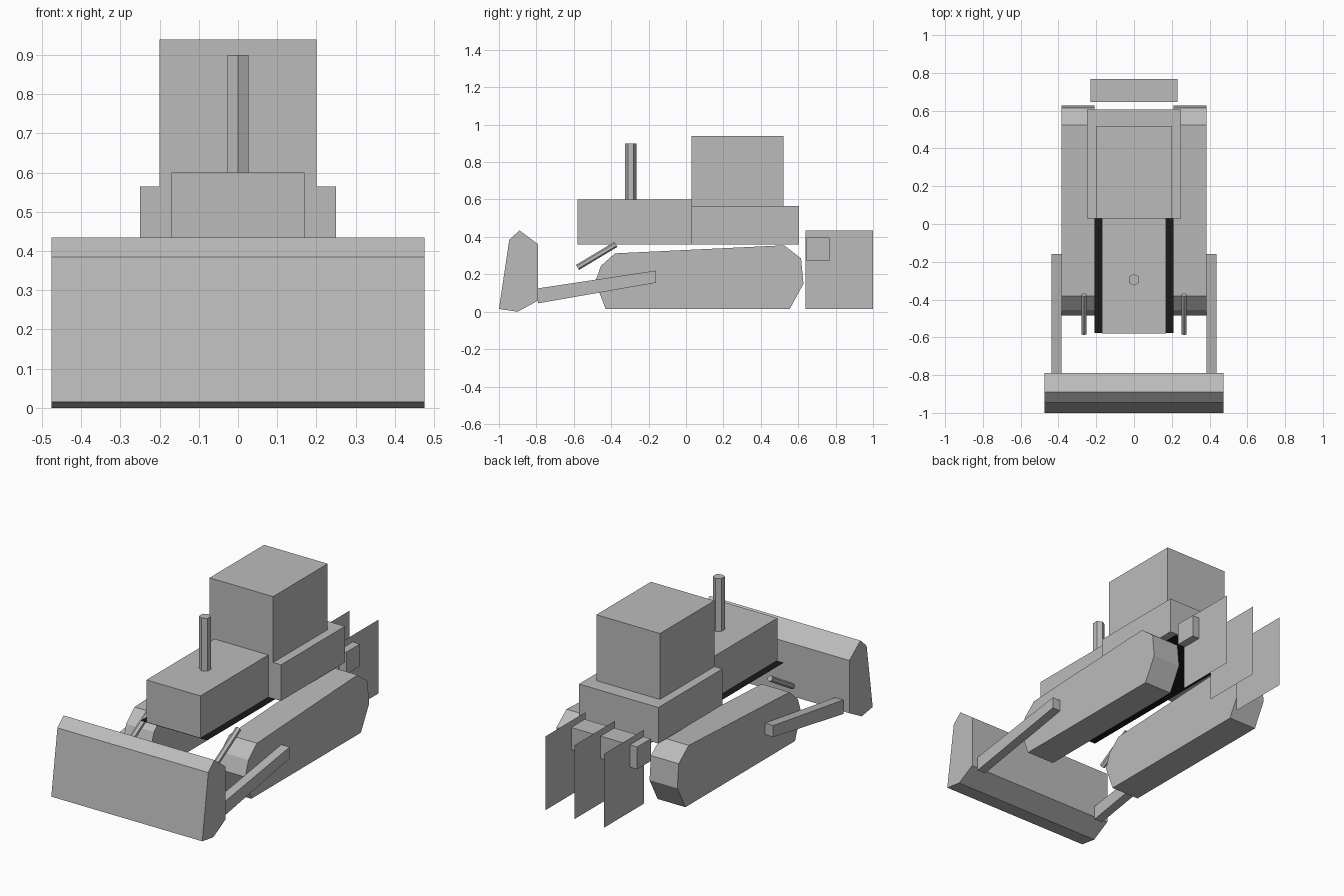
import bpy, bmesh, math
from mathutils import Vector

if "Cube" in bpy.data.objects:
    bpy.data.objects.remove(bpy.data.objects["Cube"])


def material(name, value):
    m = bpy.data.materials.new(name)
    m.diffuse_color = (value, value, value, 1)
    m.use_nodes = True
    m.node_tree.nodes["Principled BSDF"].inputs["Base Color"].default_value = m.diffuse_color
    return m


GREY = material("body grey", 0.5)
BLACK = material("underside black", 0.01)


def finish(name, bm, mat=GREY):
    bmesh.ops.recalc_face_normals(bm, faces=bm.faces)
    me = bpy.data.meshes.new(name)
    bm.to_mesh(me)
    bm.free()
    me.materials.append(mat)
    ob = bpy.data.objects.new(name, me)
    bpy.context.collection.objects.link(ob)
    return ob


def profile(name, pts, x0, x1, mat=GREY):
    """Side outline (y, z) extruded from x0 to x1; flat sheet if x0 == x1."""
    bm = bmesh.new()
    face = bm.faces.new([bm.verts.new((x0, y, z)) for y, z in pts])
    if x1 != x0:
        ext = bmesh.ops.extrude_face_region(bm, geom=[face], use_keep_orig=True)
        verts = [v for v in ext["geom"] if isinstance(v, bmesh.types.BMVert)]
        bmesh.ops.translate(bm, verts=verts, vec=(x1 - x0, 0, 0))
    return finish(name, bm, mat)


def box(name, half_x, y0, y1, z0, z1):
    return profile(name, [(y0, z0), (y1, z0), (y1, z1), (y0, z1)], -half_x, half_x)


def rod(name, a, b, r, turn=0.0):
    """Six-sided rod between two points."""
    a, b = Vector(a), Vector(b)
    bm = bmesh.new()
    bmesh.ops.create_cone(bm, cap_ends=True, segments=6, radius1=r, radius2=r,
                          depth=(b - a).length)
    for v in bm.verts:
        v.co.rotate(Vector((0, 0, 1)).rotation_difference(b - a))
        v.co += (a + b) / 2
    return finish(name, bm)


# Hood, cab and its base
box("hood", 0.17, -0.58, 0.03, 0.36, 0.60)
box("cab_base", 0.25, 0.03, 0.605, 0.36, 0.565)
box("cab", 0.20, 0.03, 0.52, 0.565, 0.94)

# Thin black floor sheet under the body
bm = bmesh.new()
bm.faces.new([bm.verts.new((x, y, 0.357)) for x, y in
              ((-0.21, -0.578), (0.21, -0.578), (0.21, 0.60), (-0.21, 0.60))])
finish("floor_plate", bm, BLACK)

# Exhaust stack, with corners facing front and back
rod("exhaust", (0, -0.295, 0.59), (0, -0.295, 0.90), 0.031)

# Front blade
profile("blade", [(-1.0, 0.015), (-0.945, 0.385), (-0.89, 0.435), (-0.79, 0.36),
                  (-0.79, 0.06), (-0.9, 0.0)], -0.475, 0.475)

# Tracks, push arms and lift cylinders on both sides
track = [(-0.43, 0.015), (-0.485, 0.16), (-0.455, 0.245), (-0.38, 0.312),
         (0.525, 0.355), (0.615, 0.285), (0.628, 0.15), (0.555, 0.015)]
arm = [(-0.79, 0.045), (-0.79, 0.125), (-0.16, 0.22), (-0.16, 0.155)]
for s, side in ((-1, "left"), (1, "right")):
    profile("track_" + side, track, s * 0.21, s * 0.385)
    profile("push_arm_" + side, arm, s * 0.385, s * 0.437)
    rod("lift_cylinder_" + side, (s * 0.265, -0.58, 0.237),
        (s * 0.265, -0.375, 0.36), 0.016)

# Rear ripper: beam with three sheet shanks
box("ripper_beam", 0.23, 0.645, 0.767, 0.27, 0.397)
for i in (-1, 0, 1):
    profile("ripper_shank_%d" % (i + 2),
            [(0.64, 0.015), (1.0, 0.015), (1.0, 0.435), (0.64, 0.435)],
            i * 0.185, i * 0.185)
